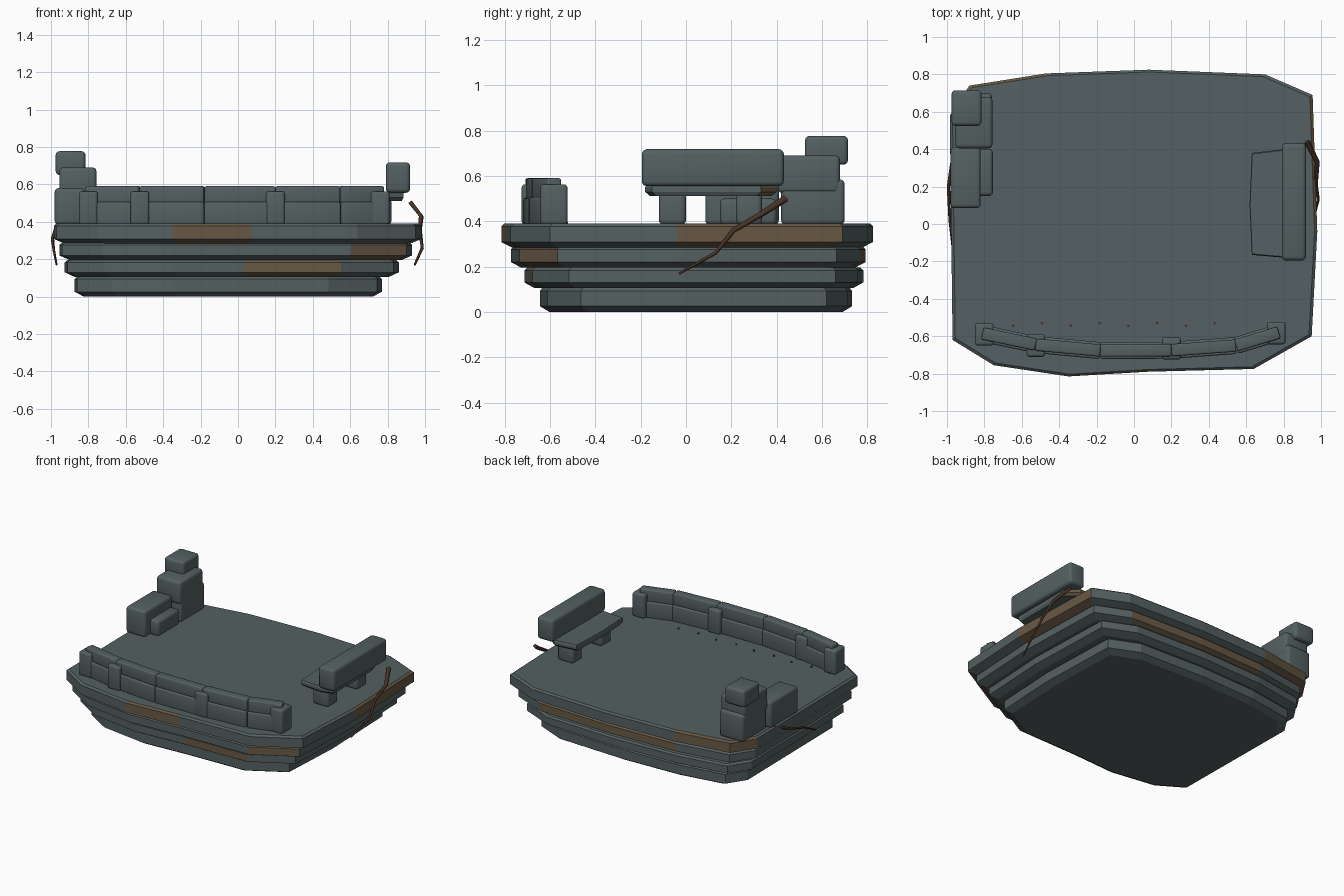
import bpy, bmesh, math
from mathutils import Vector

cube = bpy.data.objects.get("Cube")
if cube:
    bpy.data.objects.remove(cube, do_unlink=True)


def material(name, color):
    m = bpy.data.materials.new(name)
    m.use_nodes = True
    m.diffuse_color = (*color, 1)
    bsdf = next(n for n in m.node_tree.nodes if n.type == 'BSDF_PRINCIPLED')
    bsdf.inputs["Base Color"].default_value = (*color, 1)
    bsdf.inputs["Roughness"].default_value = 0.9
    return m


STONE = material("slate stone", (0.09, 0.118, 0.122))
BROWN = material("weathered brown stone", (0.138, 0.098, 0.06))
ROOT = material("dark root", (0.07, 0.033, 0.022))


def finish(bm, name, mats, smooth=False):
    bmesh.ops.recalc_face_normals(bm, faces=bm.faces)
    mesh = bpy.data.meshes.new(name)
    bm.to_mesh(mesh)
    bm.free()
    ob = bpy.data.objects.new(name, mesh)
    bpy.context.collection.objects.link(ob)
    for m in mats:
        mesh.materials.append(m)
    if smooth:
        bpy.ops.object.select_all(action='DESELECT')
        ob.select_set(True)
        bpy.context.view_layer.objects.active = ob
        bpy.ops.object.shade_smooth_by_angle(angle=math.radians(40))
    return ob


def block(name, x, y, z, bevel=0.018, turn=0, mat=STONE):
    """Rounded block from its x, y and z ranges, turned about its own centre."""
    bm = bmesh.new()
    bmesh.ops.create_cube(bm, size=1)
    for v in bm.verts:
        v.co = Vector([v.co[i] * (r[1] - r[0]) for i, r in enumerate((x, y, z))])
    if bevel:
        bmesh.ops.bevel(bm, geom=bm.edges[:], offset=bevel, segments=3,
                        profile=0.5, affect='EDGES')
    ob = finish(bm, name, [mat], bool(bevel))
    ob.location = [(r[0] + r[1]) / 2 for r in (x, y, z)]
    ob.rotation_euler.z = turn
    return ob


def layered(name, outline, rings, brown=()):
    """Stack of scaled copies of an outline; the chosen sides are brown."""
    bm = bmesh.new()
    n = len(outline)
    cx = sum(p[0] for p in outline) / n
    cy = sum(p[1] for p in outline) / n
    loops = [[bm.verts.new((cx + (px - cx) * s, cy + (py - cy) * s, z))
              for px, py in outline] for z, s in rings]
    for low, high in zip(loops, loops[1:]):
        for i in range(n):
            j = (i + 1) % n
            f = bm.faces.new((low[i], low[j], high[j], high[i]))
            f.material_index = int(i in brown)
    bm.faces.new(loops[0][::-1])
    bm.faces.new(loops[-1])
    return finish(bm, name, [STONE, BROWN])


# Terraced base: the same rough outline shrinks towards the ground
outline = [(-.97, -.62), (-.75, -.755), (-.35, -.815), (.07, -.79), (.64, -.775),
           (.95, -.60), (.98, -.04), (.955, .69), (.70, .80), (.08, .825),
           (-.47, .805), (-.88, .74), (-.985, .58)]
tiers = [("bottom_tier", .836, -.05, .84, .04, 0, .105, ()),
         ("lower_tier", .909, -.031, .912, .03, .105, .195, (3,)),
         ("upper_tier", .96, -.01, .955, .005, .195, .288, (4, 8, 9)),
         ("deck_tier", 1, 0, 1, 0, .283, .39, (2, 6, 10, 11))]
for name, sx, cx, sy, cy, z0, z1, brown in tiers:
    pts = [(cx + sx * px, cy + sy * py) for px, py in outline]
    layered(name, pts, [(z0, .94), (z0 + .025, 1), (z1 - .012, 1), (z1, .985)], brown)

# Curved parapet in two courses
path = [Vector(p) for p in ((-.81, -.585), (-.525, -.645), (-.18, -.677),
                            (.20, -.675), (.545, -.65), (.775, -.58))]
for i, (a, b) in enumerate(zip(path, path[1:])):
    mid, d = (a + b) / 2, b - a
    for course, thick, z in (("lower", .09, (.385, .505)), ("upper", .065, (.50, .59))):
        half = d.length / 2
        block(f"parapet_{course}_{i + 1}", (mid.x - half, mid.x + half),
              (mid.y - thick / 2, mid.y + thick / 2), z, .01, math.atan2(d.y, d.x))

# Parapet posts
for i, (px, py) in enumerate(((-.80, -.59), (-.525, -.65), (.20, -.665), (.76, -.583))):
    block(f"parapet_post_{i + 1}", (px - .05, px + .05), (py - .06, py + .06), (.385, .563), .015)

# Bench
block("bench_back", (.79, .92), (-.195, .432), (.555, .718), .022)
for i, y in enumerate(((-.12, 0), (.22, .335))):
    block(f"bench_leg_{i + 1}", (.69, .82), y, (.385, .525), .02)
seat = [(.63, -.165), (.80, -.18), (.885, -.15), (.885, .33), (.80, .40), (.63, .38), (.618, .1)]
layered("bench_seat", seat, [(.512, .93), (.53, 1), (.55, 1), (.56, .98)], (3,))

# Stack of fallen blocks
for name, x, y, z in (("long_block", (-.98, -.82), (.085, .41), (.385, .58)),
                      ("step_block", (-.84, -.755), (.15, .40), (.385, .50)),
                      ("stack_base", (-.955, -.76), (.42, .70), (.385, .585)),
                      ("stack_middle", (-.955, -.757), (.405, .68), (.525, .69)),
                      ("stack_top", (-.975, -.815), (.525, .715), (.65, .777))):
    block(name, x, y, z, .02)


def root(name, points, start, end):
    """Tapering angular tube."""
    curve = bpy.data.curves.new(name, 'CURVE')
    curve.dimensions = '3D'
    curve.bevel_depth = 1
    curve.bevel_resolution = 0
    curve.use_fill_caps = True
    s = curve.splines.new('POLY')
    s.points.add(len(points) - 1)
    for i, p in enumerate(points):
        s.points[i].co = (*p, 1)
        s.points[i].radius = start + (end - start) * i / (len(points) - 1)
    curve.materials.append(ROOT)
    ob = bpy.data.objects.new(name, curve)
    bpy.context.collection.objects.link(ob)


# Hanging roots
root("left_root", [(.925, .44, .50), (.98, .33, .43), (.972, .21, .36),
                   (.985, .13, .26), (.945, -.03, .17)], .016, .006)
root("right_root", [(-.965, .37, .39), (-.992, .2, .31), (-.985, .02, .25),
                    (-.97, -.13, .17)], .011, .005)

# Small chips in a row behind the parapet
for i in range(9):
    px, py = -.80 + .154 * i, -.53 - .014 * (i % 2)
    block(f"chip_{i + 1}", (px - .006, px + .006), (py - .007, py + .007),
          (.385, .396), 0, .6, ROOT)
